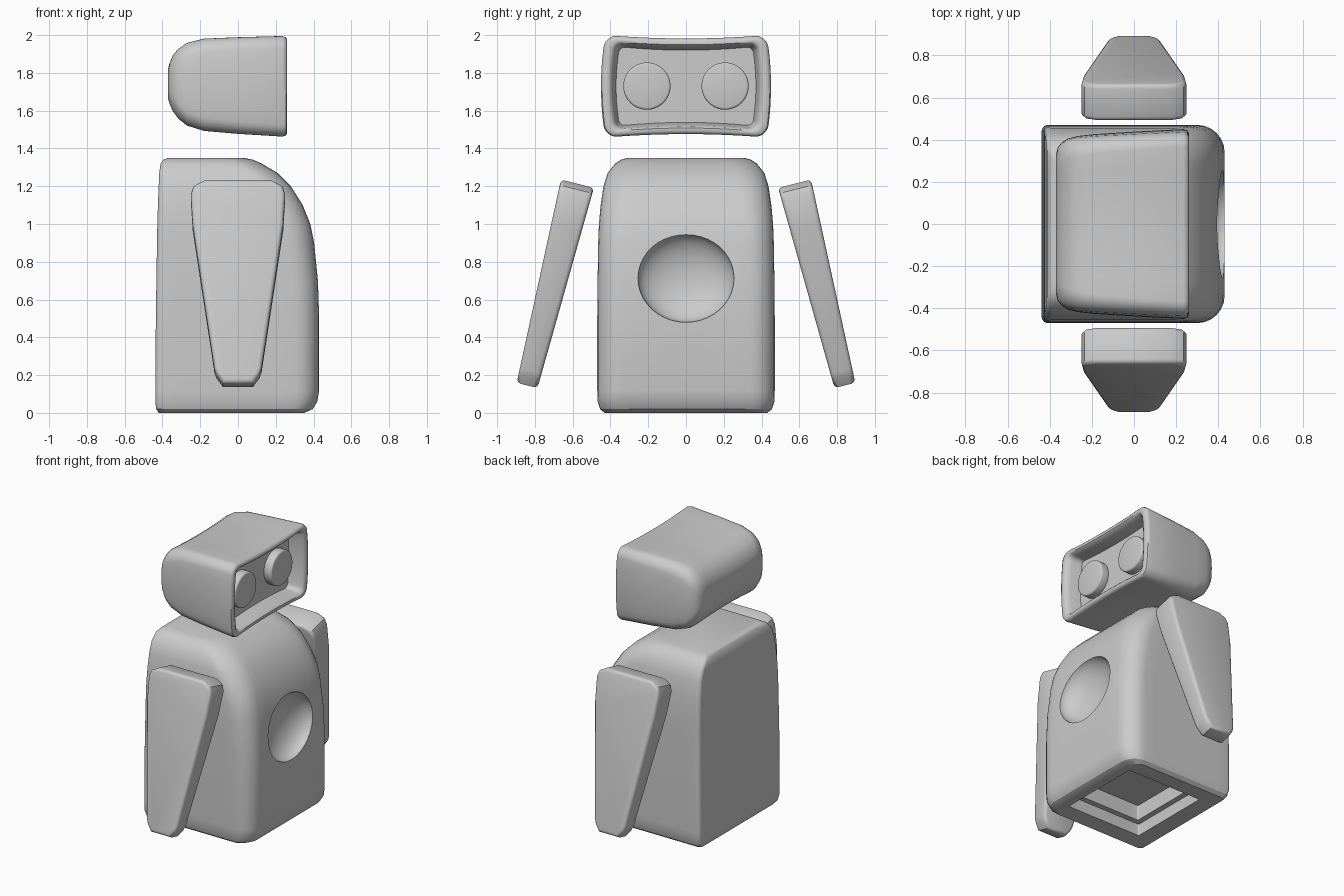
import bpy, bmesh
from math import sin, cos, pi, radians
from mathutils import Matrix, Vector

if "Cube" in bpy.data.objects:
    bpy.data.objects.remove(bpy.data.objects["Cube"])


def rounded(u0, u1, v0, v1, r0, r1, seg=6, sub=8):
    """Rounded rectangle; r0 rounds the u0 corners, r1 the u1 corners."""
    pts = []
    for cu, cv, r, a0 in ((u1 - r1, v1 - r1, r1, 0), (u0 + r0, v1 - r0, r0, 90),
                          (u0 + r0, v0 + r0, r0, 180), (u1 - r1, v0 + r1, r1, 270)):
        for i in range(seg + 1):
            a = radians(a0 + 90 * i / seg)
            pts.append((cu + r * cos(a), cv + r * sin(a)))
    out = []
    for i, p in enumerate(pts):
        out.append(p)
        if i % (seg + 1) == seg:  # split the straight sides
            q = pts[(i + 1) % len(pts)]
            out += [(p[0] + (q[0] - p[0]) * k / sub, p[1] + (q[1] - p[1]) * k / sub)
                    for k in range(1, sub)]
    return out


def make(name, bm, angle=35, mods=()):
    bmesh.ops.recalc_face_normals(bm, faces=bm.faces)
    me = bpy.data.meshes.new(name)
    bm.to_mesh(me)
    bm.free()
    ob = bpy.data.objects.new(name, me)
    bpy.context.collection.objects.link(ob)
    for kind, props in mods:
        m = ob.modifiers.new(kind.title(), kind)
        for k, v in props.items():
            setattr(m, k, v)
    if mods:
        dg = bpy.context.evaluated_depsgraph_get()
        ob.data = bpy.data.meshes.new_from_object(ob.evaluated_get(dg))
        ob.modifiers.clear()
        ob.data.name = name
    ob.data.shade_smooth()
    ob.data.set_sharp_from_angle(angle=radians(angle))
    return ob


def loft(rings):
    bm = bmesh.new()
    vs = [[bm.verts.new(p) for p in ring] for ring in rings]
    n = len(vs[0])
    for a, b in zip(vs, vs[1:]):
        for i in range(n):
            j = (i + 1) % n
            bm.faces.new((a[i], a[j], b[j], b[i]))
    bm.faces.new(vs[0])
    bm.faces.new(vs[-1])
    return bm


# Body: stacked sections, starting inside the stepped hollow of the base
body_sections = [  # z, back x, front x, half width, back radius, front radius
    (.20, -.26, .26, .27, .01, .01), (.09, -.26, .26, .27, .01, .01),
    (.09, -.30, .30, .31, .01, .01), (.005, -.30, .30, .31, .01, .01),
    (.0, -.42, .35, .43, .03, .08), (.02, -.433, .395, .455, .03, .11),
    (.06, -.438, .42, .468, .03, .12), (.12, -.438, .43, .47, .03, .13),
    (.5, -.435, .43, .47, .03, .13), (.7, -.432, .423, .468, .03, .13),
    (.9, -.429, .403, .465, .03, .14), (1.0, -.427, .383, .461, .03, .14),
    (1.1, -.424, .343, .452, .03, .15), (1.2, -.42, .28, .437, .03, .15),
    (1.27, -.417, .21, .415, .03, .15), (1.32, -.41, .125, .375, .03, .14),
    (1.34, -.395, .08, .345, .03, .13), (1.35, -.37, .03, .31, .03, .12)]
rings = [[(x, y, z) for x, y in rounded(b, f, -w, w, rb, rf)]
         for z, b, f, w, rb, rf in body_sections]

# Chest dish cutter
bm = bmesh.new()
bmesh.ops.create_uvsphere(bm, u_segments=40, v_segments=20, radius=1,
                          matrix=Matrix.Translation((.425, 0, .715))
                          @ Matrix.Diagonal((.13, .255, .236, 1))
                          @ Matrix.Rotation(pi / 2, 4, 'Y'))
cutter = make("dish_cutter", bm)
cutter.hide_render = True
make("body", loft(rings), 30,
     [('BOOLEAN', dict(object=cutter, operation='DIFFERENCE', solver='EXACT'))])
bpy.data.objects.remove(cutter)

# Head: sections from the rounded back to the rim, then into the face recess
head_sections = [  # x, half width, bottom z, top z, corner radius
    (-.37, .33, 1.655, 1.83, .06), (-.362, .362, 1.63, 1.86, .07),
    (-.345, .385, 1.59, 1.90, .08), (-.315, .405, 1.55, 1.935, .08),
    (-.27, .417, 1.515, 1.965, .08), (-.18, .427, 1.487, 1.987, .075),
    (0, .438, 1.472, 1.994, .07), (.235, .45, 1.458, 2.0, .065),
    (.253, .444, 1.463, 1.994, .06), (.26, .43, 1.475, 1.982, .05),
    (.26, .41, 1.49, 1.967, .045), (.25, .395, 1.50, 1.957, .04),
    (.22, .385, 1.507, 1.95, .035), (.15, .37, 1.52, 1.938, .03)]


def head_ring(x, w, z0, z1, r):
    mid, h = (z0 + z1) / 2, (z1 - z0) / 2
    ring = []
    for y, z in rounded(-w, w, z0, z1, r, r):
        t = (z - mid) / h
        ring.append((x, y * (1 - .05 * t * t), z - .018 * t * (1 - (y / w) ** 2)))
    return ring


make("head", loft([head_ring(*s) for s in head_sections]), 45)

for side, label in ((-1, "right"), (1, "left")):
    # Eyes: low discs with a rounded rim
    bm = bmesh.new()
    bmesh.ops.create_cone(bm, cap_ends=True, segments=40, radius1=.125, radius2=.125,
                          depth=.07, matrix=Matrix.Translation((.175, side * .207, 1.73))
                          @ Matrix.Rotation(pi / 2, 4, 'Y'))
    make("eye_" + label, bm, 40, [('BEVEL', dict(width=.012, segments=3))])

    # Arms: tapered paddles leaning outward
    half = [(.18, .0), (.235, .03), (.25, .075), (.24, .24), (.125, 1.02),
            (.115, 1.05), (.08, 1.10)]
    outline = half + [(-x, d) for x, d in reversed(half)]
    tilt = radians(14)
    along = Vector((0, side * sin(tilt), -cos(tilt)))
    across = Vector((0, side * cos(tilt), sin(tilt)))
    top = Vector((0, side * .575, 1.213))
    rings = [[top + Vector((x, 0, 0)) + along * d + across * s * (.09 - .033 * d / 1.1)
              for x, d in outline] for s in (-1, 1)]
    make("arm_" + label, loft(rings), 40,
         [('BEVEL', dict(width=.022, segments=3, limit_method='ANGLE',
                         angle_limit=radians(60)))])
